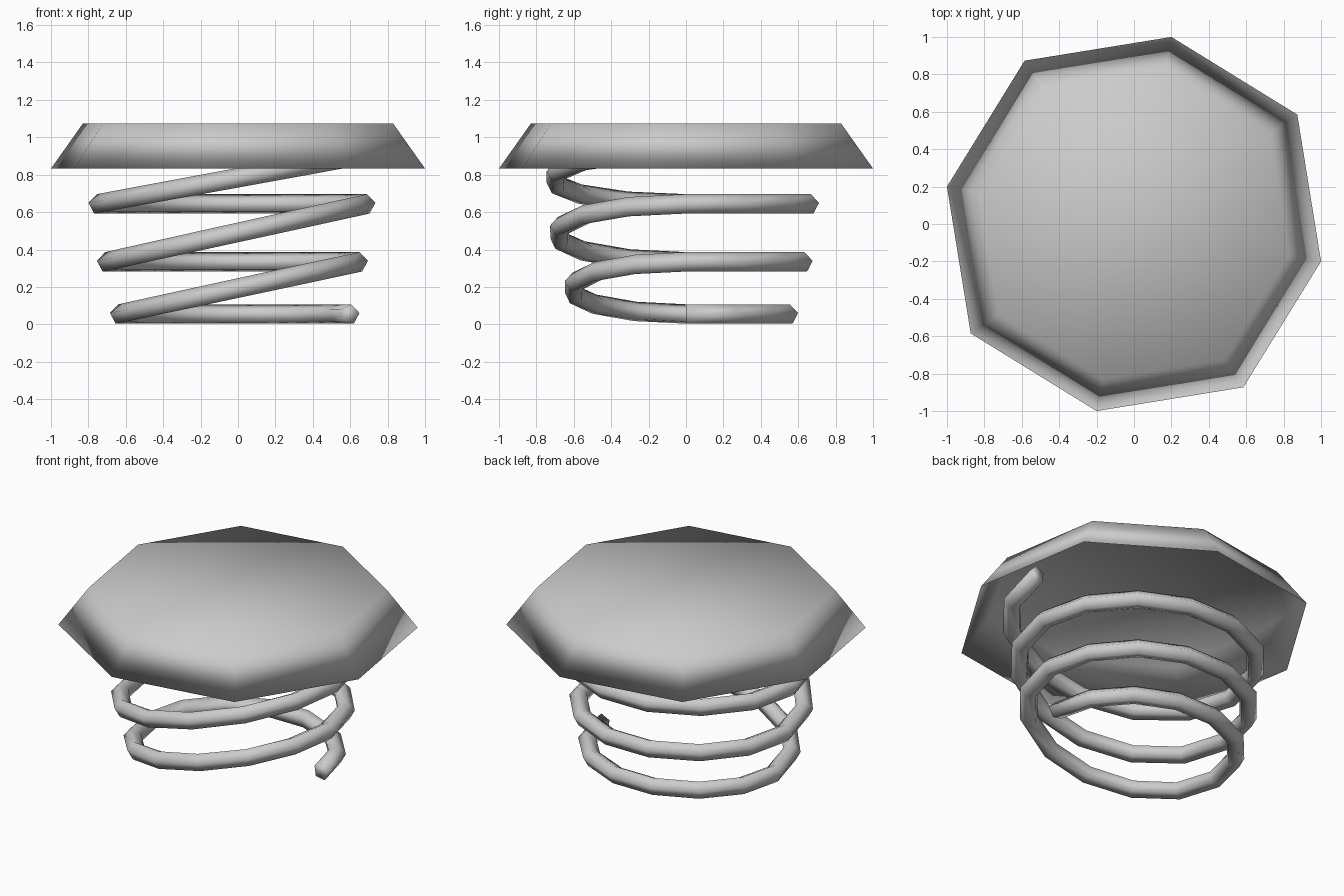
import bpy, bmesh, math
from mathutils import Vector

if "Cube" in bpy.data.objects:
    bpy.data.objects.remove(bpy.data.objects["Cube"])


def add_object(name, bm):
    bmesh.ops.recalc_face_normals(bm, faces=bm.faces[:])
    mesh = bpy.data.meshes.new(name)
    bm.to_mesh(mesh)
    bm.free()
    for p in mesh.polygons:
        p.use_smooth = True
    ob = bpy.data.objects.new(name, mesh)
    bpy.context.collection.objects.link(ob)
    return ob


def loft(name, rings):
    """Skin a list of equal-sized point rings and close both ends."""
    bm = bmesh.new()
    vs = [[bm.verts.new(p) for p in ring] for ring in rings]
    n = len(vs[0])
    for a, b in zip(vs, vs[1:]):
        for i in range(n):
            j = (i + 1) % n
            bm.faces.new((a[i], a[j], b[j], b[i]))
    bm.faces.new(vs[0])
    bm.faces.new(vs[-1])
    return add_object(name, bm)


# octagonal cap: flared skirt, flat top, hollow underneath
quarter = [(0.2, 1.0), (-0.585, 0.873), (-1.0, 0.2), (-0.873, -0.585)]
octagon = quarter + [(-x, -y) for x, y in quarter]
profile = [(0.83, 1.073), (1.0, 0.833), (0.83, 1.055)]
loft("cap", [[(x * s, y * s, z) for x, y in octagon] for s, z in profile])

# spring path: level half circles at the back, rising half circles in front
ends = [0.595, -0.63, 0.64, -0.70, 0.68, -0.745, 0.74]
widths = [0.56, 0.61, 0.64, 0.69, 0.675, 0.71]
levels = [0.053, 0.053, 0.332, 0.332, 0.642, 0.642, 0.92]
SEG = 7
path = []
for h in range(6):
    mid = (ends[h] + ends[h + 1]) / 2
    rad = abs(ends[h] - ends[h + 1]) / 2
    for k in range(SEG + (h == 5)):
        a = math.pi * k / SEG
        t = a + math.pi * h
        f = (1 - math.cos(a)) / 2
        z = levels[h] + (levels[h + 1] - levels[h]) * f
        path.append((Vector((mid + rad * math.cos(t), widths[h] * math.sin(t), z)), t))

# spring wire: five-sided section swept along the path
R = 0.055
rings = []
for i, (p, t) in enumerate(path):
    out = Vector((math.cos(t), math.sin(t), 0))
    flat = Vector((-math.sin(t), math.cos(t), 0))
    d = path[min(i + 1, len(path) - 1)][0] - path[max(i - 1, 0)][0]
    slope = d.z / math.hypot(d.x, d.y) if 0 < i < len(path) - 1 else 0
    up = (Vector((0, 0, 1)) - flat * slope).normalized()
    rings.append([p + out * R * math.cos(b) + up * R * math.sin(b)
                  for b in (math.radians(8 + 72 * j) for j in range(5))])
loft("spring", rings)
